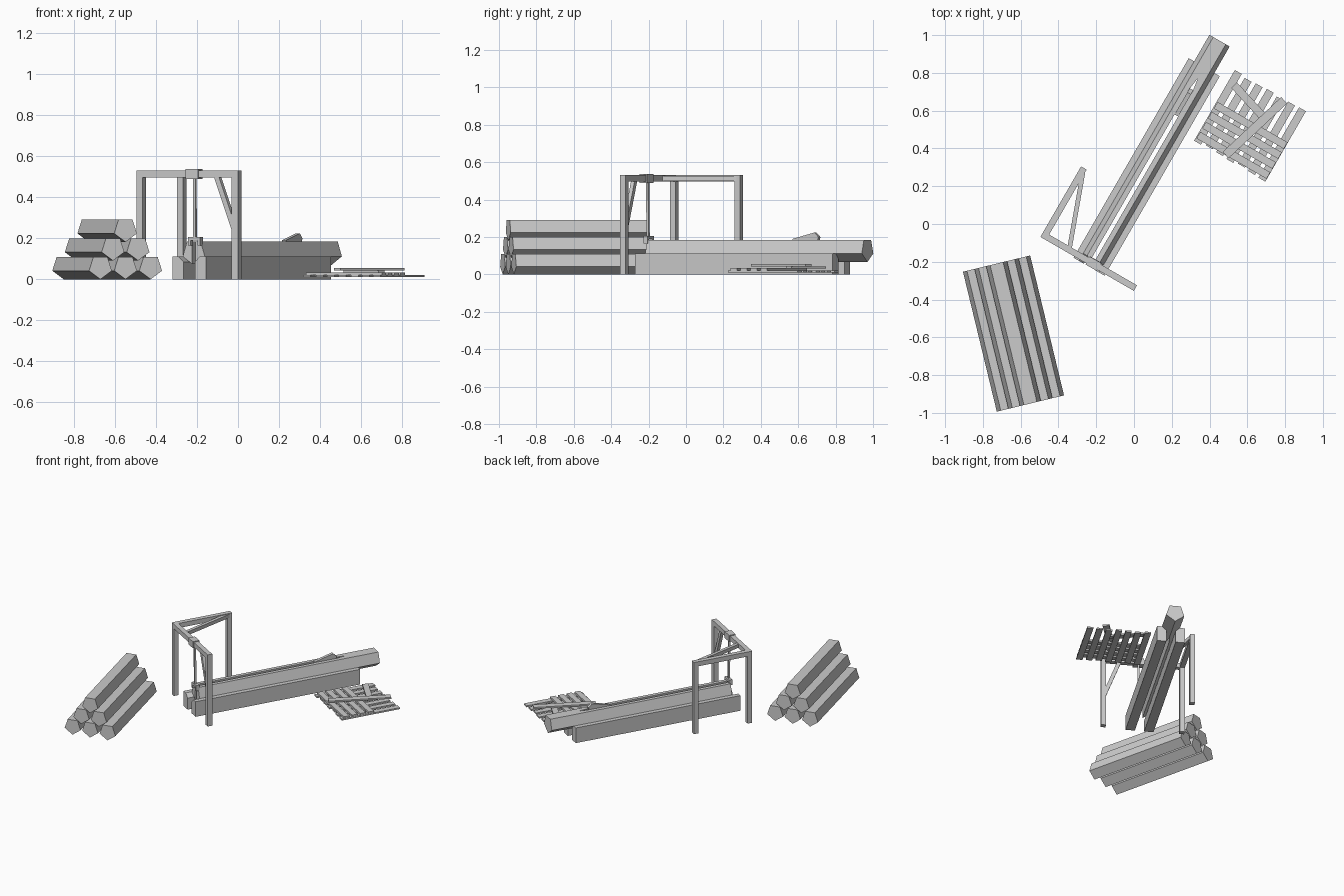
import bpy, bmesh, math
from mathutils import Matrix, Vector

if "Cube" in bpy.data.objects:
    bpy.data.objects.remove(bpy.data.objects["Cube"])

YARD = Matrix.Rotation(math.radians(-30), 4, 'Z')
PILE = Matrix.Translation((-0.638, -0.58, 0)) @ Matrix.Rotation(math.radians(13.6), 4, 'Z')


def finish(name, bm, frame):
    bmesh.ops.recalc_face_normals(bm, faces=bm.faces)
    me = bpy.data.meshes.new(name)
    bm.to_mesh(me)
    bm.free()
    ob = bpy.data.objects.new(name, me)
    ob.matrix_world = frame
    bpy.context.collection.objects.link(ob)
    return ob


def prism(name, pts, vec, frame=YARD):
    """Extrude a closed loop of 3D points along a vector."""
    bm = bmesh.new()
    f = bm.faces.new([bm.verts.new(p) for p in pts])
    r = bmesh.ops.extrude_face_region(bm, geom=[f])
    bmesh.ops.translate(bm, vec=vec, verts=[g for g in r['geom'] if isinstance(g, bmesh.types.BMVert)])
    return finish(name, bm, frame)


def box(name, x0, x1, y0, y1, z0, z1, frame=YARD):
    return prism(name, [(x0, y0, z0), (x1, y0, z0), (x1, y1, z0), (x0, y1, z0)], (0, 0, z1 - z0), frame)


def strut(name, a, b, w, h):
    """Rectangular bar from a to b, in the yard frame."""
    a, b = Vector(a), Vector(b)
    d = b - a
    rot = d.to_track_quat('Y', 'Z').to_matrix()
    s, t = rot.col[0] * w / 2, rot.col[2] * h / 2
    return prism(name, [a + s + t, a - s + t, a - s - t, a + s - t], d)


def log(name, x, z, y0, y1, r, frame):
    """Five-sided log, flat side up."""
    pts = [(x + r * math.sin(k * math.tau / 5), y0, z - r * math.cos(k * math.tau / 5)) for k in range(5)]
    return prism(name, pts, (0, y1 - y0, 0), frame)


# Two bearer rails with notched inner edges
MID = -0.093
for side, label in ((-1, "left"), (1, "right")):
    prof = [(0.095, 0), (0.095, 0.112), (0.061, 0.112), (0.032, 0.085), (0.032, 0)]
    prism(label + "_rail", [(MID + side * a, -0.315, z) for a, z in prof], (0, 1.22, 0))

# Log being sawn, with a kerf narrowing to a point
sawn = log("sawn_log", MID, 0.132, -0.27, 1.067, 0.065, YARD)
k = 0.011
cut = prism("kerf_cutter", [(MID - k, -0.4, 0), (MID + k, -0.4, 0), (MID + k, 0.76, 0),
                            (MID, 0.84, 0), (MID - k, 0.76, 0)], (0, 0, 0.4))
cut.hide_render = True
cut.hide_viewport = True
mod = sawn.modifiers.new("kerf", 'BOOLEAN')
mod.operation = 'DIFFERENCE'
mod.solver = 'EXACT'
mod.object = cut

# Wedge holding the kerf open
prism("wedge", [(MID - k, 0.61, 0.165), (MID - k, 0.61, 0.19), (MID - k, 0.745, 0.224),
                (MID - k, 0.77, 0.2), (MID - k, 0.76, 0.165)], (2 * k, 0, 0))

# Gantry posts, beams and braces
t = 0.017
for label, x, y in (("corner", -0.378, -0.29), ("end", 0.159, -0.29), ("rear", -0.378, 0.107)):
    box(label + "_post", x - t, x + t, y - t, y + t, 0, 0.5)
box("front_beam", -0.395, 0.176, -0.307, -0.273, 0.497, 0.531)
box("side_beam", -0.395, -0.361, -0.273, 0.124, 0.497, 0.531)
strut("corner_brace", (-0.37, 0.1, 0.513), (-0.232, -0.28, 0.513), 0.024, 0.026)
strut("post_brace", (0.152, -0.29, 0.24), (0.05, -0.29, 0.505), 0.022, 0.026)

# Hoist: clamp on the beam, rod and tongs
HX, HY = -0.08, -0.28
box("hoist_clamp", HX - 0.035, HX + 0.035, -0.314, -0.266, 0.489, 0.537)
strut("hoist_rod", (HX, HY, 0.2), (HX, HY - 0.003, 0.495), 0.013, 0.013)
box("tong_bar", HX - 0.034, HX + 0.034, HY - 0.01, HY + 0.016, 0.19, 0.205)
for s, label in ((-1, "left"), (1, "right")):
    x = HX + s * 0.027
    box(label + "_tong", x - 0.007, x + 0.007, HY - 0.01, HY + 0.016, 0.165, 0.19)

# Slatted pallet: seven slats, four cross boards, two loose boards
for i in range(7):
    x = 0.076 + i * 0.0655
    e = (0.006, -0.004, 0, 0.004, -0.005, 0.002, 0.005)[i]
    box("slat_%d" % i, x - 0.021, x + 0.021, 0.547 - e, 0.967 + e, 0.01, 0.021)
for i in range(4):
    y = 0.578 + i * 0.061
    box("cross_board_%d" % i, 0.06, 0.488, y - 0.02, y + 0.02, 0.021, 0.034)
inv = YARD.inverted()
strut("long_loose_board", inv @ Vector((0.485, 0.365, 0.049)), inv @ Vector((0.795, 0.655, 0.049)), 0.046, 0.011)
strut("short_loose_board", inv @ Vector((0.53, 0.735, 0.038)), inv @ Vector((0.70, 0.55, 0.038)), 0.042, 0.011)

# Log pile, three-two-one
for row in range(3):
    for i in range(3 - row):
        x = (i - (2 - row) / 2) * 0.126
        log("pile_log_%d_%d" % (row, i), x, 0.06 + row * 0.091, -0.381, 0.381, 0.06, PILE)
